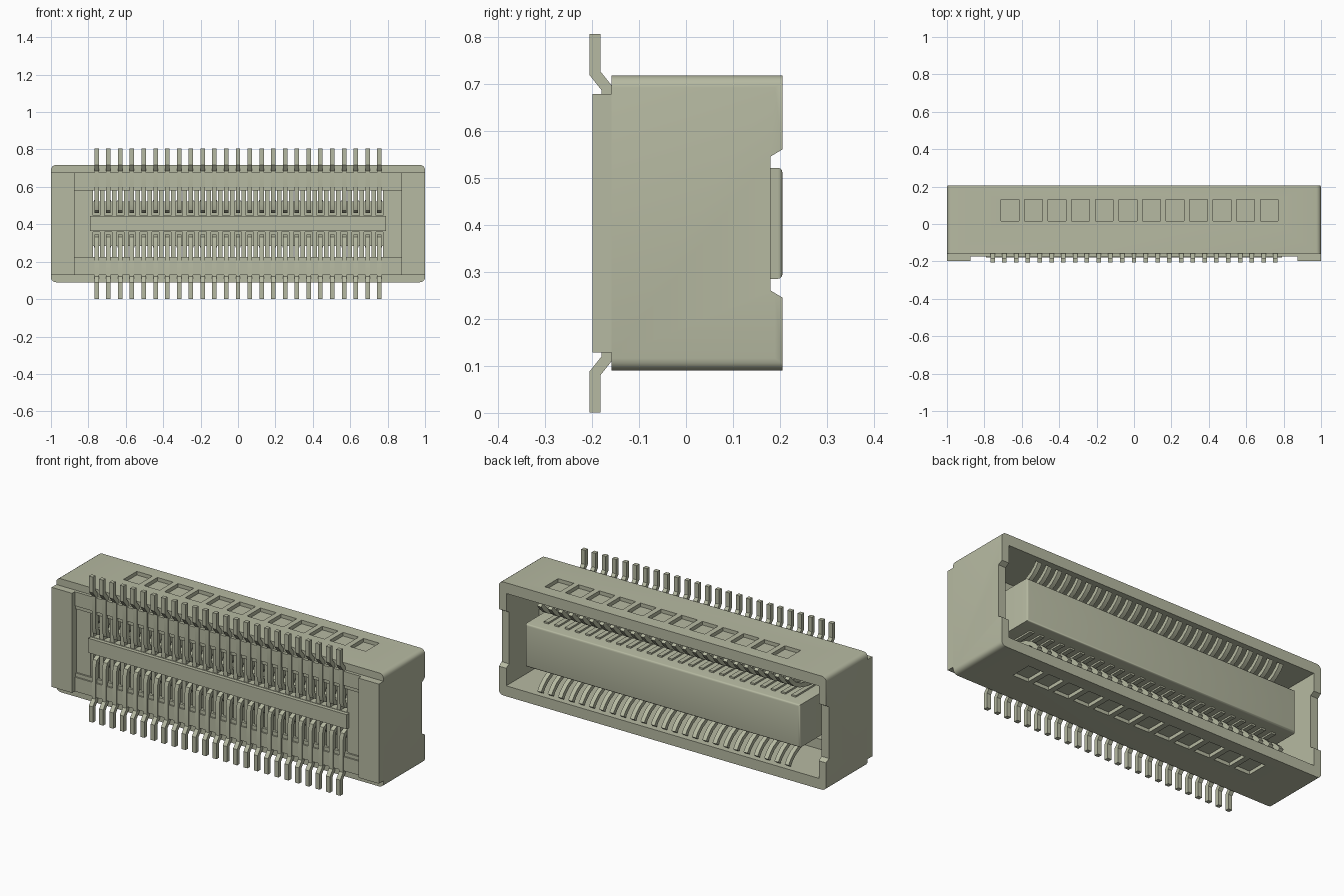
import bpy, bmesh, math
from mathutils import Vector

cube = bpy.data.objects.get("Cube")
if cube:
    bpy.data.objects.remove(cube, do_unlink=True)

MID = 0.403            # height of the horizontal symmetry plane
PITCH, COUNT = 0.063, 25
X0 = -PITCH * (COUNT - 1) / 2

mat = bpy.data.materials.new("pale olive grey")
mat.use_nodes = True
COLOUR = (0.47, 0.49, 0.36, 1)
mat.diffuse_color = COLOUR
mat.node_tree.nodes["Principled BSDF"].inputs["Base Color"].default_value = COLOUR


def make(name, bm):
    bmesh.ops.recalc_face_normals(bm, faces=bm.faces)
    me = bpy.data.meshes.new(name)
    bm.to_mesh(me)
    bm.free()
    me.materials.append(mat)
    ob = bpy.data.objects.new(name, me)
    bpy.context.collection.objects.link(ob)
    return ob


def add_box(bm, x, y, z):
    """Box from three (low, high) ranges."""
    verts = bmesh.ops.create_cube(bm, size=1)["verts"]
    for v in verts:
        v.co = [(r[0] + r[1]) / 2 + c * (r[1] - r[0]) for c, r in zip(v.co, (x, y, z))]
    return verts


def flip(z):
    return (2 * MID - z[1], 2 * MID - z[0])


def both_rows(z):
    return (z, flip(z))


def boxes(name, *ranges):
    bm = bmesh.new()
    for r in ranges:
        add_box(bm, *r)
    return make(name, bm)


def bevel_edges(bm, test, width, segments):
    edges = [e for e in bm.edges if test(*[v.co for v in e.verts])]
    bmesh.ops.bevel(bm, geom=edges, offset=width, segments=segments,
                    profile=0.5, affect='EDGES')


def cut(ob, cutter):
    cutter.hide_render = True
    m = ob.modifiers.new("cut", 'BOOLEAN')
    m.object, m.operation, m.solver = cutter, 'DIFFERENCE', 'EXACT'
    bpy.context.view_layer.objects.active = ob
    bpy.ops.object.modifier_apply(modifier=m.name)
    bpy.data.objects.remove(cutter, do_unlink=True)


def smooth(ob):
    bpy.ops.object.select_all(action='DESELECT')
    ob.select_set(True)
    bpy.context.view_layer.objects.active = ob
    bpy.ops.object.shade_smooth_by_angle(angle=math.radians(35))


# Housing: rounded long edges and chamfered end rims
bm = bmesh.new()
add_box(bm, (-1, 1), (-0.158, 0.205), (0.09, 0.717))
bevel_edges(bm, lambda a, b: abs(a.x - b.x) < 1e-4 and abs(a.z - b.z) < 1e-4, 0.026, 4)
bevel_edges(bm, lambda a, b: a.y > 0.2 and b.y > 0.2 and abs(a.x - b.x) < 1e-4
            and abs(a.x) > 0.99, 0.016, 1)
housing = make("housing", bm)

# Cavity and the shallow windows in the long walls
cutters = [((-0.955, 0.955), (-0.08, 0.3), (0.148, 0.658))]
for i in range(12):
    x = -0.663 + i * 0.126
    for z in both_rows((0.697, 0.76)):
        cutters.append(((x - 0.048, x + 0.048), (0.015, 0.132), z))
cut(housing, boxes("cavity_cutter", *cutters))
# Openings for the contacts in the floor
cut(housing, boxes("floor_cutter", *[((-0.79, 0.79), (-0.3, 0.1), z)
                                     for z in both_rows((0.447, 0.602))]))
# Notches in the end rims, with sloping sides
bm = bmesh.new()
for v in add_box(bm, (-1.1, 1.1), (0.18, 0.21), (0.26, 0.545)):
    if v.co.y > 0.2:
        v.co.z += 0.018 if v.co.z > MID else -0.018
cut(housing, make("notch_cutter", bm))
smooth(housing)

# Raised blocks on the front at both ends
boxes("end_blocks", *[(x, (-0.199, -0.15), (0.128, 0.678))
                      for x in ((-1, -0.875), (0.875, 1))])

# Central tongue with softened edges
bm = bmesh.new()
add_box(bm, (-0.84, 0.84), (-0.085, 0.205), (0.285, 0.521))
bevel_edges(bm, lambda a, b: a.y > 0.2 and b.y > 0.2, 0.01, 3)
smooth(make("tongue", bm))

# Front bar, bands and rails
boxes("front_bar", ((-0.79, 0.79), (-0.179, -0.1), (0.365, 0.445)))
boxes("front_bands", *[((-0.876, 0.876), (-0.175, -0.15), z)
                       for z in both_rows((0.6, 0.678))])
boxes("front_rails", *[((-0.876, 0.876), (-0.167, -0.14), z)
                       for z in both_rows((0.58, 0.602))])

# Floor ribs between neighbouring contacts
ribs = []
for i in range(COUNT + 1):
    x = X0 + (i - 0.5) * PITCH
    for z in both_rows((0.44, 0.605)):
        ribs.append(((x - 0.012, x + 0.012), (-0.155, -0.081), z))
boxes("floor_ribs", *ribs)

# Contact strips set in the tongue
strips = []
for i in range(COUNT):
    x = X0 + i * PITCH
    for z in both_rows((0.5, 0.53)):
        strips.append(((x - 0.013, x + 0.013), (-0.08, 0.14), z))
boxes("tongue_strips", *strips)

# Spring contact: solder tail, bend through the floor, curved arm (y, z)
PATH = [(-0.1935, 0.805), (-0.1935, 0.722), (-0.168, 0.69), (-0.168, 0.51),
        (-0.16, 0.483), (-0.14, 0.473), (-0.118, 0.483), (-0.105, 0.515),
        (-0.085, 0.54), (-0.03, 0.548), (0.04, 0.556), (0.10, 0.572),
        (0.145, 0.595), (0.175, 0.622), (0.192, 0.645)]


def add_ribbon(bm, path, half_t, x, half_w):
    """Sweep a rectangle along a path in the y-z plane with mitred corners."""
    pts = [Vector(p) for p in path]
    rings = []
    for i, p in enumerate(pts):
        a = (p - pts[i - 1]).normalized() if i else (pts[1] - p).normalized()
        b = (pts[i + 1] - p).normalized() if i < len(pts) - 1 else a
        t = (a + b).normalized()
        n = Vector((-t.y, t.x)) * (half_t / max(0.5, t.dot(a)))
        rings.append([bm.verts.new((x + sx * half_w, p.x + s * n.x, p.y + s * n.y))
                      for sx, s in ((-1, -1), (1, -1), (1, 1), (-1, 1))])
    for r, q in zip(rings, rings[1:]):
        for k in range(4):
            bm.faces.new((r[k], r[(k + 1) % 4], q[(k + 1) % 4], q[k]))
    bm.faces.new(rings[0])
    bm.faces.new(rings[-1])


for name, path in (("upper_contacts", PATH),
                   ("lower_contacts", [(y, 2 * MID - z) for y, z in PATH])):
    bm = bmesh.new()
    for i in range(COUNT):
        add_ribbon(bm, path, 0.0115, X0 + i * PITCH, 0.012)
    smooth(make(name, bm))
